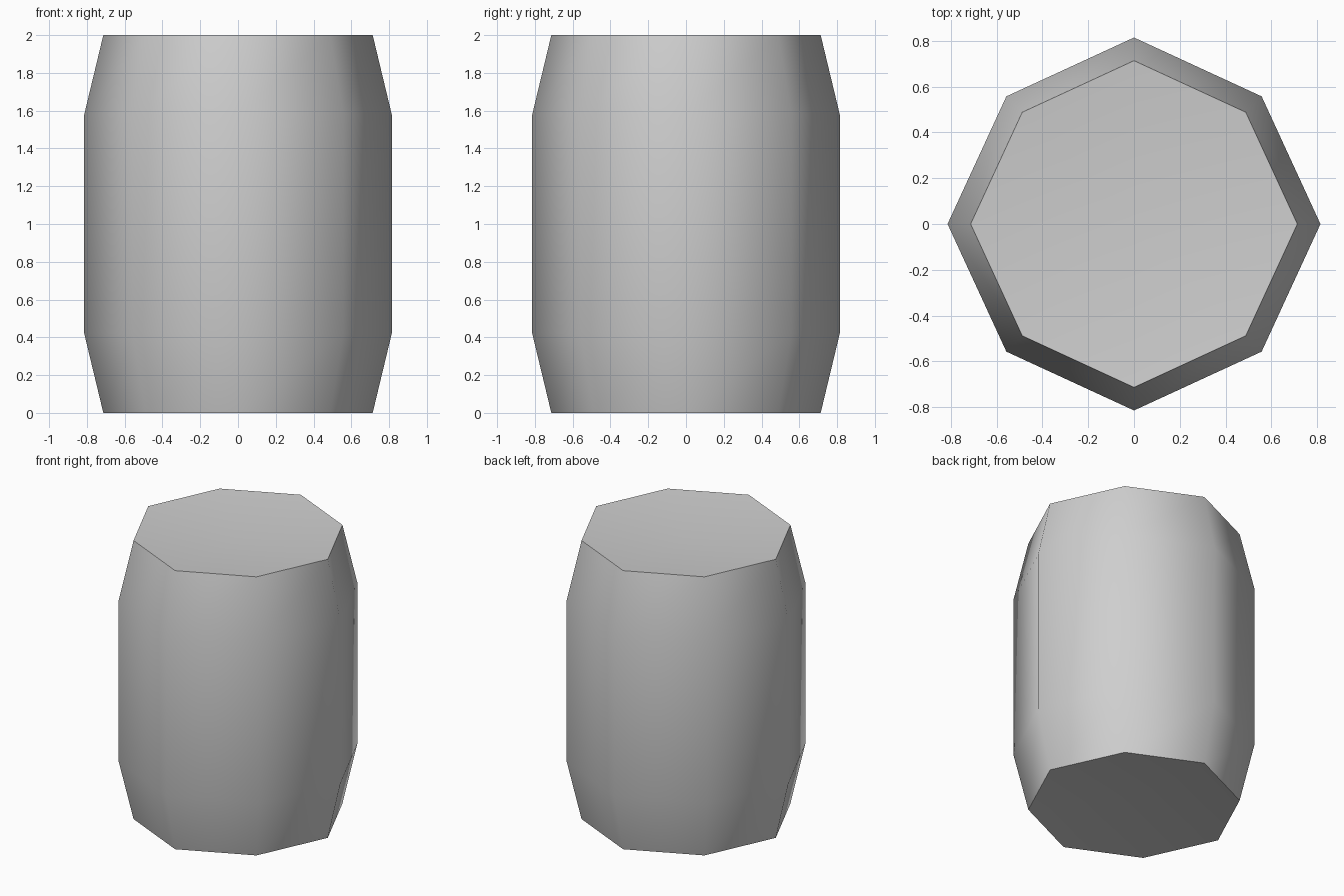
import bpy
import bmesh
import math

cube = bpy.data.objects.get("Cube")
if cube:
    bpy.data.objects.remove(cube, do_unlink=True)

SIDES = 8
DISH = 0.06
# Height, radius at the axis corners, radius at the diagonal corners
PROFILE = [(0, 0.713, 0.69), (0.42, 0.814, 0.788),
           (1.58, 0.814, 0.788), (2, 0.713, 0.69)]

grey = bpy.data.materials.new("plain_grey")
grey.use_nodes = True
colour = (0.62, 0.62, 0.62, 1)
grey.diffuse_color = colour
grey.node_tree.nodes["Principled BSDF"].inputs["Base Color"].default_value = colour

# Eight-sided barrel body with tapered ends
bm = bmesh.new()
rings = []
for z, axis_r, diag_r in PROFILE:
    ring = []
    for i in range(SIDES):
        a = math.tau * i / SIDES
        r = diag_r if i % 2 else axis_r
        ring.append(bm.verts.new((r * math.cos(a), r * math.sin(a), z)))
    rings.append(ring)
for low, high in zip(rings, rings[1:]):
    for i in range(SIDES):
        j = (i + 1) % SIDES
        bm.faces.new((low[i], low[j], high[j], high[i]))

# Shallow dished ends, sunk towards the middle
for ring, z in ((rings[0][::-1], DISH), (rings[-1], 2 - DISH)):
    centre = bm.verts.new((0, 0, z))
    for i in range(SIDES):
        bm.faces.new((ring[i], ring[(i + 1) % SIDES], centre))

mesh = bpy.data.meshes.new("barrel_body")
bm.to_mesh(mesh)
bm.free()
mesh.materials.append(grey)
barrel = bpy.data.objects.new("barrel_body", mesh)
bpy.context.collection.objects.link(barrel)

# Rounded shading on the sides, crisp rims
bpy.ops.object.select_all(action='DESELECT')
barrel.select_set(True)
bpy.context.view_layer.objects.active = barrel
bpy.ops.object.shade_smooth_by_angle(angle=math.radians(60))
